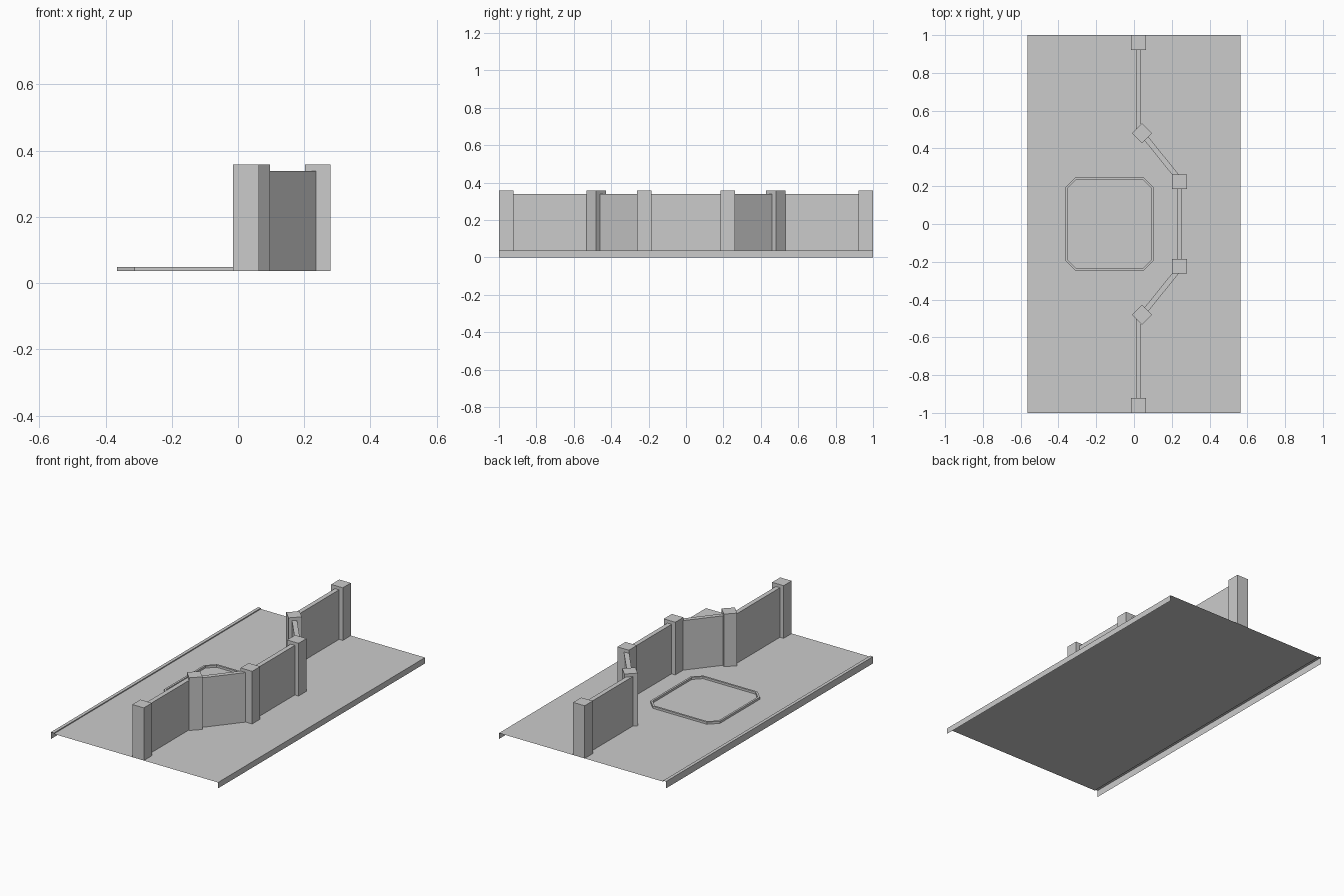
import bpy, bmesh, math
from mathutils import Matrix

if "Cube" in bpy.data.objects:
    bpy.data.objects.remove(bpy.data.objects["Cube"])

GROUND = 0.036
POST_TOP = 0.358
WALL_TOP = 0.339


def mesh_object(name, verts, faces):
    me = bpy.data.meshes.new(name)
    me.from_pydata(verts, [], faces)
    ob = bpy.data.objects.new(name, me)
    bpy.context.collection.objects.link(ob)
    return ob


def box(name, x, y, sx, sy, z0, z1, angle=0.0):
    bm = bmesh.new()
    bmesh.ops.create_cube(bm, size=1.0, matrix=(
        Matrix.Translation((x, y, (z0 + z1) / 2))
        @ Matrix.Rotation(angle, 4, 'Z')
        @ Matrix.Diagonal((sx, sy, z1 - z0, 1))))
    me = bpy.data.meshes.new(name)
    bm.to_mesh(me)
    bm.free()
    ob = bpy.data.objects.new(name, me)
    bpy.context.collection.objects.link(ob)
    return ob


def wall(name, a, b):
    # panel running between two plan points
    dx, dy = b[0] - a[0], b[1] - a[1]
    return box(name, (a[0] + b[0]) / 2, (a[1] + b[1]) / 2,
               math.hypot(dx, dy), 0.028, GROUND, WALL_TOP, math.atan2(dy, dx))


# Ground sheet: open-ended profile with side skirts and a small kerb lip
profile = [(0.565, 0), (0.565, GROUND), (-0.545, GROUND),
           (-0.545, GROUND + 0.006), (-0.565, GROUND + 0.006), (-0.565, 0)]
n = len(profile)
verts = [(x, y, z) for y in (-1, 1) for x, z in profile]
mesh_object("ground", verts, [(i, i + n, i + n + 1, i + 1) for i in range(n - 1)][::1])

# Posts and wall panels, repeated on both sides of the recess
for side, s in (("front", -1), ("back", 1)):
    box(side + "_end_post", 0.024, s * 0.961, 0.078, 0.078, GROUND, POST_TOP)
    box(side + "_corner_post", 0.043, s * 0.48, 0.075, 0.075, GROUND, POST_TOP,
        math.radians(45))
    box(side + "_recess_post", 0.241, s * 0.224, 0.078, 0.078, GROUND, POST_TOP)
    wall(side + "_outer_wall", (0.024, s * 0.961), (0.024, s * 0.48))
    wall(side + "_angled_wall", (0.043, s * 0.48), (0.241, s * 0.235))
wall("recess_wall", (0.241, -0.224), (0.241, 0.224))


# Raised octagonal border on the ground
def octagon(inset):
    hx, hy, c = 0.235 - inset, 0.245 - inset, 0.052 - inset * 0.586
    pts = [(hx, hy - c), (hx - c, hy), (-hx + c, hy), (-hx, hy - c),
           (-hx, -hy + c), (-hx + c, -hy), (hx - c, -hy), (hx, -hy + c)]
    return [(x - 0.13, y) for x, y in pts]


rings = [(0, GROUND), (0, 0.049), (0.012, 0.049), (0.012, GROUND)]
verts = [(x, y, z) for inset, z in rings for x, y in octagon(inset)]
faces = []
for r in range(4):
    for i in range(8):
        j, q = (i + 1) % 8, (r + 1) % 4
        faces.append((r * 8 + i, r * 8 + j, q * 8 + j, q * 8 + i))
mesh_object("octagon_border", verts, faces)
